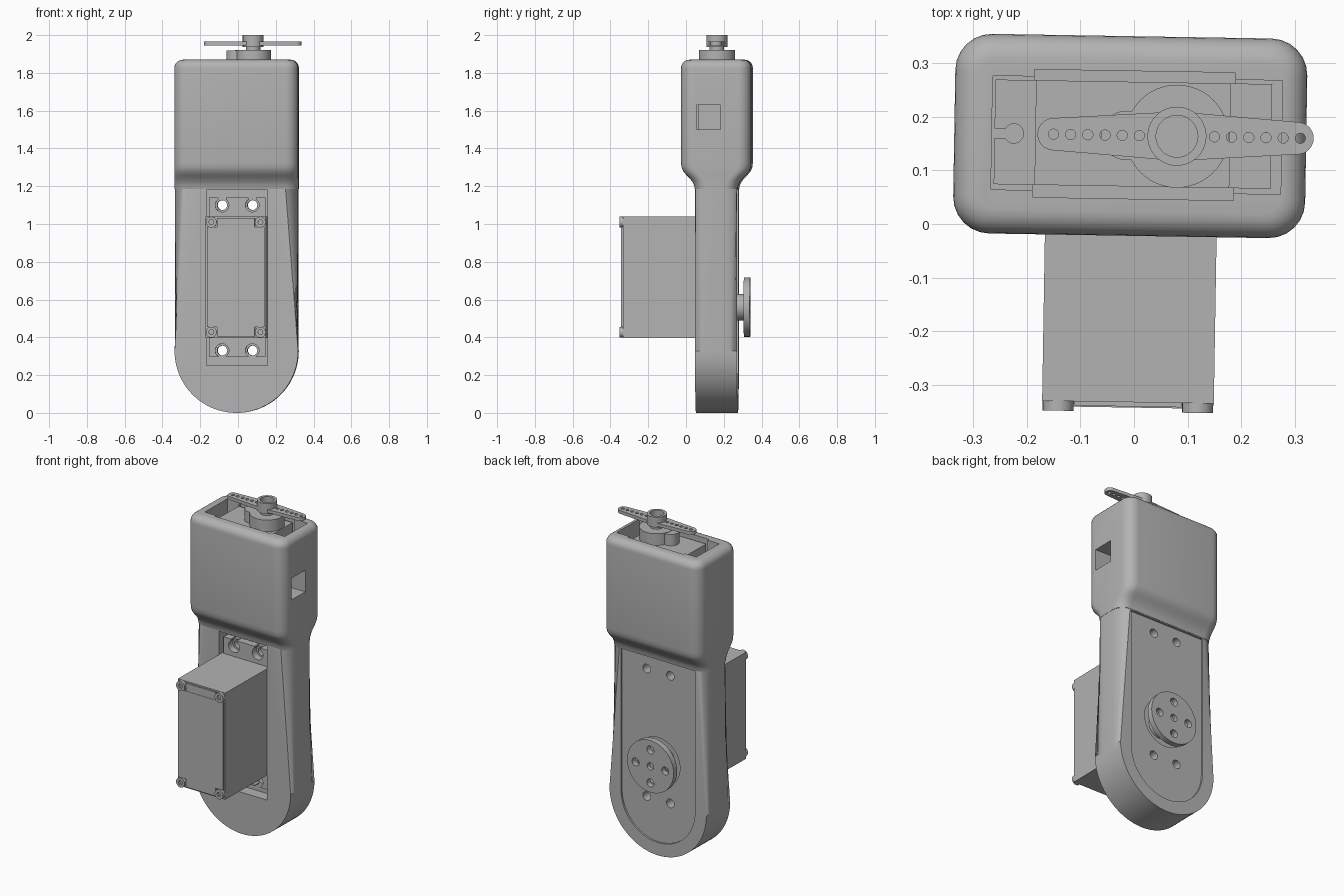
import bpy, bmesh
from math import sin, cos, pi, radians
from mathutils import Matrix, Vector

cube = bpy.data.objects.get("Cube")
if cube:
    bpy.data.objects.remove(cube, do_unlink=True)

grey = bpy.data.materials.new("plain grey")
grey.use_nodes = True
grey.diffuse_color = (0.45, 0.45, 0.45, 1)
grey.node_tree.nodes["Principled BSDF"].inputs["Base Color"].default_value = (0.45, 0.45, 0.45, 1)
parts = []


def finish(name, bm):
    bmesh.ops.recalc_face_normals(bm, faces=bm.faces)
    mesh = bpy.data.meshes.new(name)
    bm.to_mesh(mesh)
    bm.free()
    mesh.materials.append(grey)
    ob = bpy.data.objects.new(name, mesh)
    bpy.context.collection.objects.link(ob)
    parts.append(ob)
    return ob


def prism(name, pts, axis, lo, hi, bevel=0, ends="both"):
    """Extrude an outline along y (points are x, z) or z (points are x, y)."""
    bm = bmesh.new()
    place = (lambda p, d: (p[0], d, p[1])) if axis == "y" else (lambda p, d: (p[0], p[1], d))
    rings = [[bm.verts.new(place(p, d)) for p in pts] for d in (lo, hi)]
    n = len(pts)
    caps = [bm.faces.new(r) for r in rings]
    for i in range(n):
        j = (i + 1) % n
        bm.faces.new((rings[0][i], rings[0][j], rings[1][j], rings[1][i]))
    if bevel:
        chosen = caps if ends == "both" else [caps[0]]
        edges = {e for f in chosen for e in f.edges}
        bmesh.ops.bevel(bm, geom=list(edges), offset=bevel, segments=6,
                        profile=0.5, affect="EDGES")
    return finish(name, bm)


def arc(cx, cy, r, a, b, n):
    return [(cx + r * cos(radians(a + (b - a) * i / n)),
             cy + r * sin(radians(a + (b - a) * i / n))) for i in range(n + 1)]


def circle(cx, cy, r, n=32):
    return arc(cx, cy, r, 0, 360, n)[:-1]


def rect(x0, x1, y0, y1):
    return [(x0, y0), (x1, y0), (x1, y1), (x0, y1)]


def round_rect(cx, cy, hx, hy, r, n=6):
    pts = []
    for sx, sy, a in ((1, 1, 0), (-1, 1, 90), (-1, -1, 180), (1, -1, 270)):
        pts += arc(cx + sx * (hx - r), cy + sy * (hy - r), r, a, a + 90, n)
    return pts


def stadium(cx, cz, r, top):
    return arc(cx, cz, r, 180, 360, 40) + [(cx + r, top), (cx - r, top)]


def cut(target, *cutters):
    for c in cutters:
        mod = target.modifiers.new("cut", "BOOLEAN")
        mod.operation, mod.solver, mod.object = "DIFFERENCE", "EXACT", c
        bpy.context.view_layer.objects.active = target
        bpy.ops.object.modifier_apply(modifier=mod.name)
        parts.remove(c)
        bpy.data.objects.remove(c, do_unlink=True)


CX, CY = -0.007, 0.164      # body centre
MX = -0.003                 # motor centre

# Lower arm: round-ended slab
arm = prism("lower_arm", stadium(CX, 0.327, 0.327, 1.3), "y", 0.053, 0.275, 0.07)
cut(arm,
    prism("back_recess", stadium(CX, 0.327, 0.25, 1.18), "y", 0.264, 0.4),
    prism("motor_recess", rect(MX - 0.162, MX + 0.162, 0.25, 1.18), "y", -0.1, 0.122),
    prism("horn_opening", circle(MX, 0.56, 0.145, 48), "y", 0.1, 0.4))
for z in (0.33, 1.1):
    for x in (-0.08, 0.08):
        cut(arm, prism("screw_hole", circle(MX + x, z, 0.026, 24), "y", 0, 0.4))

# Upper housing: lofted rounded box flaring out of the arm
sections = [(1.185, 0.113, 0), (1.205, 0.117, 0), (1.225, 0.127, 0), (1.245, 0.143, 0),
            (1.262, 0.16, 0), (1.28, 0.175, 0), (1.3, 0.183, 0), (1.325, 0.186, 0)]
for i in range(7):
    a = pi / 2 * i / 6
    inset = 0.045 * (1 - cos(a))
    sections.append((1.825 + 0.045 * sin(a), 0.186 - inset, inset))
bm = bmesh.new()
rings = [[bm.verts.new((x, y, z)) for x, y in
          round_rect(CX, CY, 0.328 - inset, hy, 0.068 - inset * 0.8)]
         for z, hy, inset in sections]
for low, high in zip(rings, rings[1:]):
    for i in range(len(low)):
        j = (i + 1) % len(low)
        bm.faces.new((low[i], low[j], high[j], high[i]))
bm.faces.new(rings[0])
bm.faces.new(rings[-1])
housing = finish("upper_housing", bm)
cut(housing,
    prism("flange_pocket", rect(-0.265, 0.275, 0.06, 0.272), "z", 1.7, 2),
    prism("side_relief", rect(-0.187, 0.187, 0.047, 0.285), "z", 1.47, 2.01),
    prism("cable_window", rect(0.1, 0.5, 0.06, 0.188), "z", 1.5, 1.63))

# Large motor in the arm
H = 0.16
prism("motor_case", rect(MX - H, MX + H, 0.397, 1.04), "y", -0.332, 0.21)
prism("motor_lid", rect(MX - H + 0.008, MX + H - 0.008, 0.455, 0.985), "y", -0.342, -0.33)
prism("motor_lid_bridge", rect(MX - 0.1, MX + 0.1, 0.405, 1.032), "y", -0.34, -0.33)
for x in (-1, 1):
    for z in (0.427, 1.01):
        post = prism("corner_post", circle(MX + x * 0.13, z, 0.029, 24), "y", -0.35, -0.32)
        cut(post, prism("socket", circle(MX + x * 0.13, z, 0.014, 6), "y", -0.4, -0.338))
flange = prism("motor_flange", rect(MX - 0.15, MX + 0.15, 0.297, 1.14), "y", 0.08, 0.121)
for z, end in ((0.33, 0.28), (1.1, 1.16)):
    for x in (MX - 0.08, MX + 0.08):
        cut(flange,
            prism("flange_hole", circle(x, z, 0.036, 24), "y", 0, 0.2),
            prism("flange_slot", rect(x - 0.02, x + 0.02, min(z, end), max(z, end)), "y", 0.01, 0.21))

# Output disc on the back
prism("disc_hub", circle(MX, 0.56, 0.07), "y", 0.2, 0.31)
disc = prism("output_disc", circle(MX, 0.56, 0.157, 56), "y", 0.307, 0.34, 0.004)
cut(disc, prism("centre_hole", circle(MX, 0.56, 0.022, 24), "y", 0.315, 0.4))
for a in (0, 90, 180, 270):
    x, z = MX + 0.1 * cos(radians(a)), 0.56 + 0.1 * sin(radians(a))
    cut(disc, prism("disc_hole", circle(x, z, 0.024, 24), "y", 0.25, 0.4))

# Small motor in the housing
SX, SY = 0.08, 0.165
prism("small_motor_case", rect(-0.184, 0.179, 0.07, 0.265), "z", 1.48, 1.85)
ears = prism("small_motor_flange", rect(-0.26, 0.256, 0.07, 0.265), "z", 1.701, 1.74)
for x, edge in ((-0.224, -0.3), (0.22, 0.3)):
    cut(ears,
        prism("ear_hole", circle(x, SY, 0.018, 24), "z", 1.6, 1.8),
        prism("ear_slot", rect(min(x, edge), max(x, edge), SY - 0.009, SY + 0.009), "z", 1.61, 1.81))
prism("gear_boss", circle(SX, SY, 0.096, 48), "z", 1.84, 1.92)
prism("idler_boss", circle(-0.015, SY, 0.046), "z", 1.84, 1.918)
prism("output_shaft", circle(SX, SY, 0.038, 20), "z", 1.91, 1.96)

# Two-sided horn arm with a row of holes
outline = (arc(0.305, SY, 0.03, -85, 85, 12) + [(SX, SY + 0.046)]
           + arc(-0.15, SY, 0.03, 95, 265, 12) + [(SX, SY - 0.046)])
horn = prism("horn_arm", outline, "z", 1.945, 1.965)
for i in range(6):
    for x in (-0.15 + 0.032 * i, 0.31 - 0.032 * i):
        cut(horn, prism("horn_hole", circle(x, SY, 0.0095, 16), "z", 1.9, 2))
hub = prism("horn_hub", circle(SX, SY, 0.055, 40), "z", 1.938, 2.0)
cut(hub, prism("hub_bore", circle(SX, SY, 0.039), "z", 1.965, 2.1))
cut(hub, prism("hub_screw_hole", circle(SX, SY, 0.013, 20), "z", 1.95, 2.1))

# Whole assembly sits turned slightly about its vertical axis
pivot = Vector((CX, CY, 0))
turn = Matrix.Translation(pivot) @ Matrix.Rotation(radians(-0.95), 4, "Z") @ Matrix.Translation(-pivot)
bpy.ops.object.select_all(action="DESELECT")
for ob in parts:
    ob.data.transform(turn)
    ob.select_set(True)
bpy.context.view_layer.objects.active = arm
bpy.ops.object.shade_smooth_by_angle(angle=radians(32))
